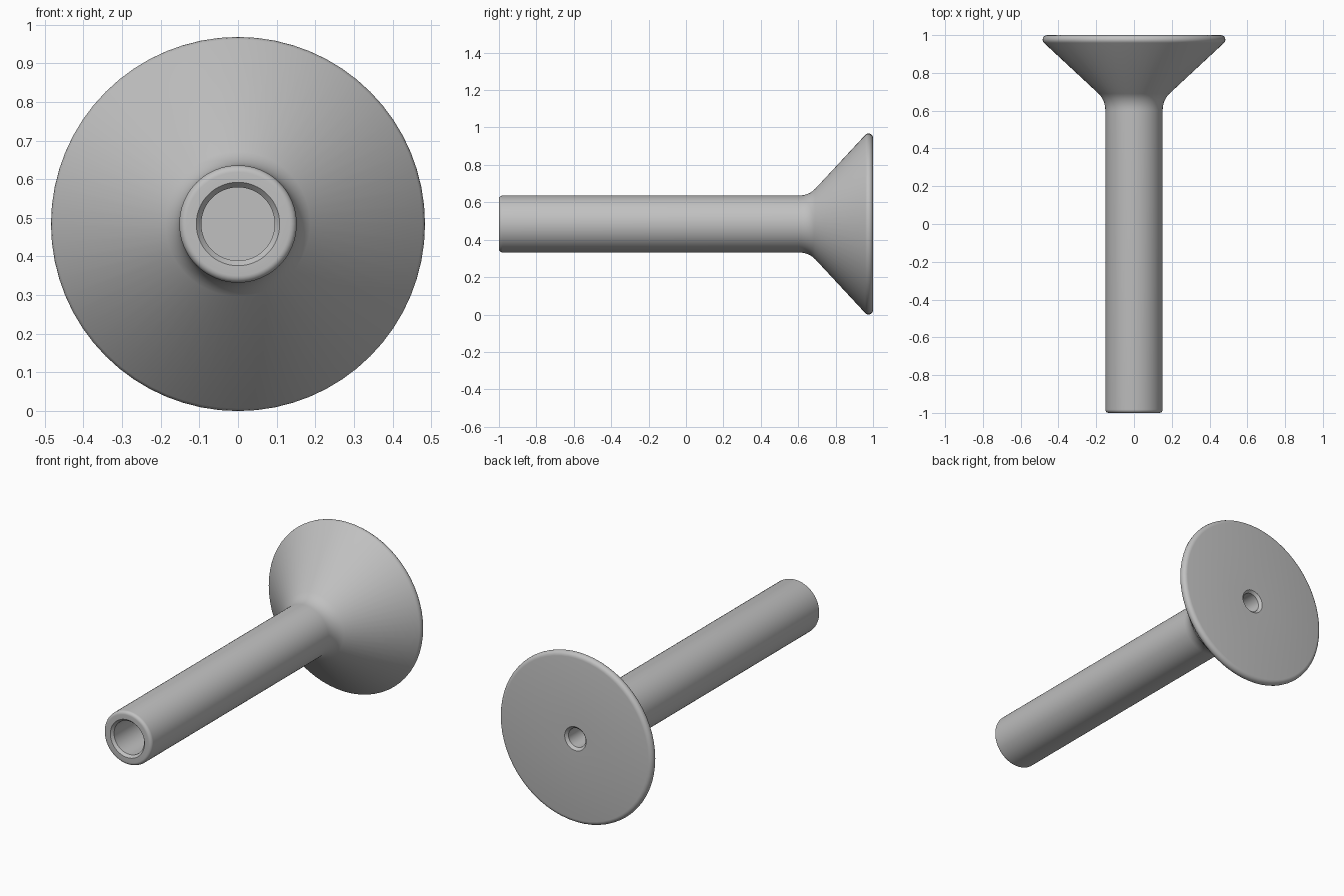
import bpy, bmesh, math
from mathutils import Vector, Matrix

cube = bpy.data.objects.get("Cube")
if cube:
    bpy.data.objects.remove(cube, do_unlink=True)

RADIUS = 0.484   # flange radius, also the height of the axis
SEGMENTS = 64

grey = bpy.data.materials.new("light_grey")
grey.use_nodes = True
colour = (0.53, 0.53, 0.53, 1)
grey.diffuse_color = colour
grey.node_tree.nodes["Principled BSDF"].inputs["Base Color"].default_value = colour


def arc(cy, cr, rad, start, end, steps=6):
    """Profile points (y, r) on an arc, angles in degrees."""
    angles = [math.radians(start + (end - start) * i / steps) for i in range(steps + 1)]
    return [(cy + rad * math.cos(a), cr + rad * math.sin(a)) for a in angles]


# Profile from the front bore, along the shaft and cone, to the back hole
profile = [(0.6, 0), (0.6, 0.095), (-0.985, 0.095), (-1, 0.108)]
profile += arc(-0.982, 0.134, 0.018, 180, 90)            # rounded shaft end
profile += arc(0.605, 0.272, 0.12, -90, -45)             # fillet into the cone
profile += arc(0.976, RADIUS - 0.024, 0.024, 135, 0)     # rounded flange rim
profile += [(1, 0.068), (0.985, 0.054), (0.75, 0.054), (0.75, 0)]

# Spin the profile round the lengthwise axis
bm = bmesh.new()
verts = [bm.verts.new((0, y, RADIUS + r)) for y, r in profile]
edges = [bm.edges.new(pair) for pair in zip(verts, verts[1:])]
bmesh.ops.spin(bm, geom=verts + edges, cent=(0, 0, RADIUS), axis=(0, 1, 0),
               angle=math.tau, steps=SEGMENTS, use_merge=True)
bmesh.ops.remove_doubles(bm, verts=bm.verts, dist=0.0005)
bmesh.ops.recalc_face_normals(bm, faces=bm.faces)
mesh = bpy.data.meshes.new("flanged_shaft")
bm.to_mesh(mesh)
bm.free()
mesh.materials.append(grey)

shaft = bpy.data.objects.new("flanged_shaft", mesh)
bpy.context.collection.objects.link(shaft)
bpy.ops.object.select_all(action="DESELECT")
shaft.select_set(True)
bpy.context.view_layer.objects.active = shaft
bpy.ops.object.shade_smooth_by_angle(angle=math.radians(30))
